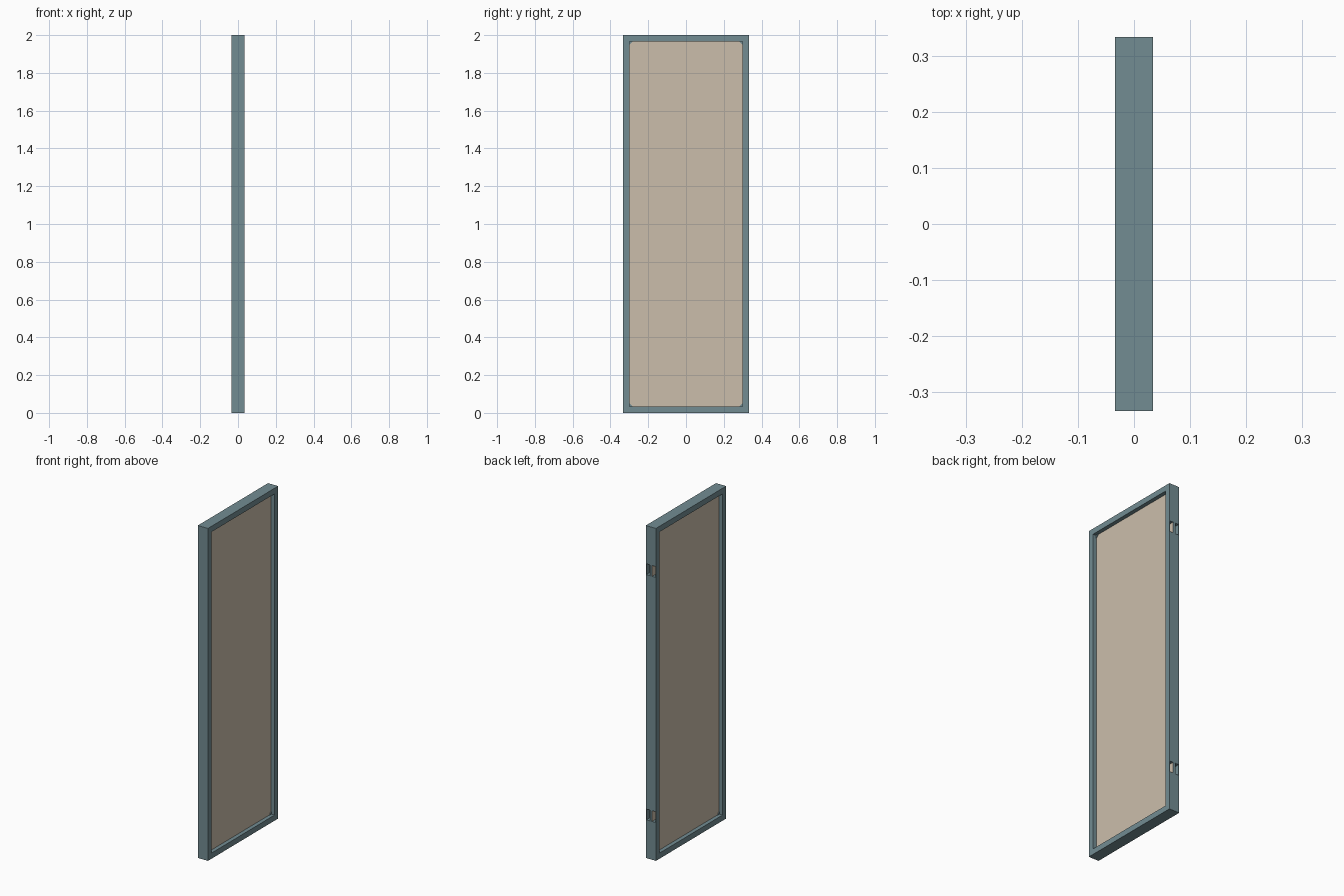
import bpy, bmesh

if "Cube" in bpy.data.objects:
    bpy.data.objects.remove(bpy.data.objects["Cube"])

def material(name, col):
    m = bpy.data.materials.new(name)
    m.diffuse_color = (*col, 1)
    m.use_nodes = True
    m.node_tree.nodes["Principled BSDF"].inputs["Base Color"].default_value = m.diffuse_color
    return m

TEAL = material("grey teal", (0.17, 0.265, 0.29))
BEIGE = material("warm beige", (0.60, 0.515, 0.41))

W, H, D, T = 0.3335, 2.0, 0.0335, 0.034   # half width, height, half depth, rail width
IY = W - T                                # inner half width

def make(name, bm, mats):
    bmesh.ops.recalc_face_normals(bm, faces=bm.faces)
    me = bpy.data.meshes.new(name)
    bm.to_mesh(me)
    bm.free()
    for m in mats:
        me.materials.append(m)
    ob = bpy.data.objects.new(name, me)
    bpy.context.collection.objects.link(ob)
    return ob

def prism(bm, pts, x0, x1):
    """Extrude a (y, z) outline along x."""
    a = [bm.verts.new((x0, y, z)) for y, z in pts]
    b = [bm.verts.new((x1, y, z)) for y, z in pts]
    bm.faces.new(a)
    bm.faces.new(b[::-1])
    for i in range(len(pts)):
        j = (i + 1) % len(pts)
        bm.faces.new((a[i], a[j], b[j], b[i]))

def rect(y0, y1, z0, z1):
    return [(y0, z0), (y1, z0), (y1, z1), (y0, z1)]

# Frame: closed ring
bm = bmesh.new()
rings = [[bm.verts.new((x, y, z)) for y, z in r] for x, r in (
    (-D, rect(-W, W, 0, H)), (D, rect(-W, W, 0, H)),
    (D, rect(-IY, IY, T, H - T)), (-D, rect(-IY, IY, T, H - T)))]
for k in range(4):
    a, b = rings[k], rings[(k + 1) % 4]
    for i in range(4):
        j = (i + 1) % 4
        bm.faces.new((a[i], a[j], b[j], b[i]))
frame = make("frame", bm, [TEAL])

# Hinge pockets cut into the back edge, both sides of a central tongue
bm = bmesh.new()
HINGES = ((0.23, 0.295), (1.705, 1.77))
for z0, z1 in HINGES:
    prism(bm, rect(IY + 0.003, W + 0.02, z0, z1), -D + 0.003, D - 0.003)
cutter = make("pocket_cutter", bm, [TEAL])
cutter.hide_render = True
cutter.hide_set(True)
mod = frame.modifiers.new("pockets", 'BOOLEAN')
mod.operation = 'DIFFERENCE'
mod.solver = 'EXACT'
mod.object = cutter

# Hinge tongues: beige sides, teal end
bm = bmesh.new()
for z0, z1 in HINGES:
    prism(bm, rect(IY + 0.002, W - 0.001, z0 - 0.001, z1 + 0.001), -0.008, 0.008)
bm.normal_update()
bmesh.ops.recalc_face_normals(bm, faces=bm.faces)
for f in bm.faces:
    f.material_index = 1 if abs(f.normal.x) > 0.5 else 0
make("hinge_tongues", bm, [TEAL, BEIGE])

# Infill panel
bm = bmesh.new()
prism(bm, rect(-IY - 0.001, IY + 0.001, T - 0.001, H - T + 0.001), -0.010, 0.010)
make("panel", bm, [BEIGE])

# Small triangular corner blocks
bm = bmesh.new()
G = 0.018
for sy in (-1, 1):
    for z, sz in ((T, 1), (H - T, -1)):
        y = sy * IY
        prism(bm, [(y, z), (y - sy * G, z), (y, z + sz * G)], -0.014, 0.014)
make("corner_blocks", bm, [TEAL])
